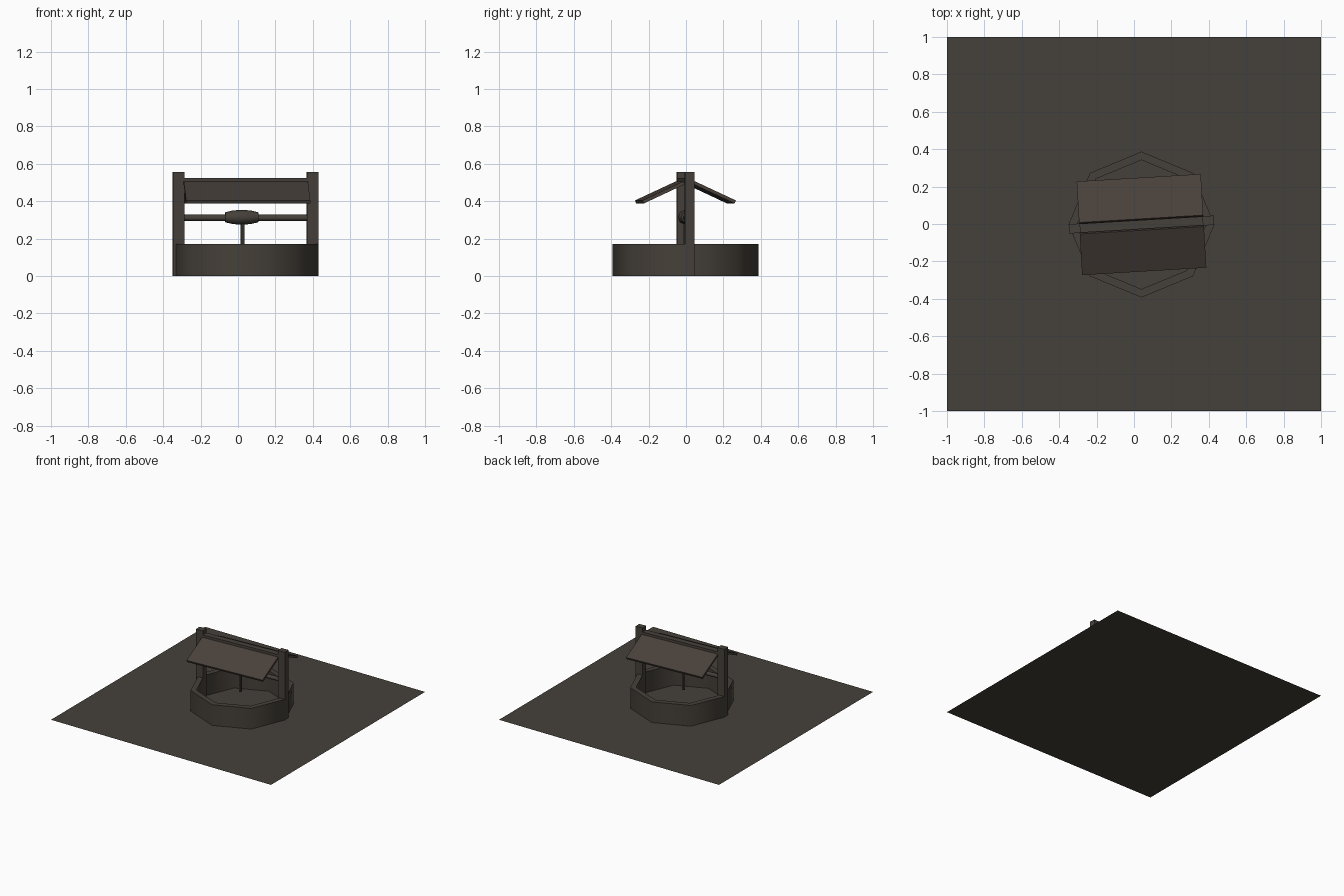
import bpy, bmesh, math
from mathutils import Matrix, Vector

if "Cube" in bpy.data.objects:
    bpy.data.objects.remove(bpy.data.objects["Cube"])

CX, CY, ROT = 0.04, -0.003, math.radians(3.4)
# the wooden frame is turned slightly on the stone ring
FRAME = Matrix.Translation((CX, CY, 0)) @ Matrix.Rotation(ROT, 4, 'Z')


def mat(name, col):
    m = bpy.data.materials.new(name)
    m.diffuse_color = (*col, 1)
    m.use_nodes = True
    m.node_tree.nodes["Principled BSDF"].inputs["Base Color"].default_value = m.diffuse_color
    return m


stone = mat("dark stone brown", (0.060, 0.051, 0.041))
wood = mat("dark roof brown", (0.066, 0.052, 0.043))


def finish(name, bm, m, matrix=Matrix(), smooth=False):
    bmesh.ops.recalc_face_normals(bm, faces=bm.faces)
    me = bpy.data.meshes.new(name)
    bm.to_mesh(me)
    bm.free()
    me.materials.append(m)
    ob = bpy.data.objects.new(name, me)
    bpy.context.collection.objects.link(ob)
    ob.matrix_world = matrix
    if smooth:
        bpy.ops.object.select_all(action='DESELECT')
        ob.select_set(True)
        bpy.context.view_layer.objects.active = ob
        bpy.ops.object.shade_smooth_by_angle(angle=math.radians(50))
    return ob


def box(name, size, pos, m, tilt=0.0):
    bm = bmesh.new()
    bmesh.ops.create_cube(bm, size=1)
    bmesh.ops.scale(bm, vec=size, verts=bm.verts)
    return finish(name, bm, m, FRAME @ Matrix.Translation(pos) @ Matrix.Rotation(tilt, 4, 'X'))


def lathe(name, profile, n, m, matrix, closed=False, smooth=True):
    """Revolve (radius, height) points around local z."""
    bm = bmesh.new()
    rings = [[bm.verts.new((r * math.cos(2 * math.pi * i / n), r * math.sin(2 * math.pi * i / n), z))
              for i in range(n)] for r, z in profile]
    pairs = list(zip(rings, rings[1:]))
    if closed:
        pairs.append((rings[-1], rings[0]))
    for a, b in pairs:
        for i in range(n):
            j = (i + 1) % n
            bm.faces.new((a[i], a[j], b[j], b[i]))
    if not closed:
        bm.faces.new(rings[0])
        bm.faces.new(rings[-1])
    return finish(name, bm, m, matrix, smooth)


# flat ground tile
bm = bmesh.new()
bmesh.ops.create_grid(bm, x_segments=1, y_segments=1, size=1)
finish("ground_tile", bm, stone)

# eight-sided stone ring, open in the middle
lathe("well_ring", [(0.39, 0), (0.39, 0.17), (0.345, 0.17), (0.345, 0)], 8, stone,
      Matrix.Translation((CX, CY, 0)), closed=True)

# posts, roof panels
for s, side in ((-1, "left"), (1, "right")):
    box(side + "_post", (0.061, 0.05, 0.557), (s * 0.358, 0, 0.2785), stone)
for s, side in ((-1, "front"), (1, "back")):
    box(side + "_roof_panel", (0.665, 0.243, 0.018), (0, s * 0.137, 0.447), wood, -s * math.radians(25))
# ridge beam between the posts
box("ridge_beam", (0.67, 0.048, 0.032), (0, 0, 0.507), stone)

# axle, rope coil and hanging rope
along_x = Matrix.Rotation(math.pi / 2, 4, 'Y')
lathe("axle", [(0.017, -0.34), (0.017, 0.34)], 8, stone,
      FRAME @ Matrix.Translation((0, 0, 0.311)) @ along_x)
lathe("rope_coil", [(0.027, -0.088), (0.036, -0.05), (0.04, 0), (0.036, 0.05), (0.027, 0.088)], 8, stone,
      FRAME @ Matrix.Translation((-0.02, 0, 0.314)) @ along_x)
lathe("rope", [(0.011, 0.125), (0.011, 0.3)], 6, stone,
      FRAME @ Matrix.Translation((-0.015, 0, 0)))
